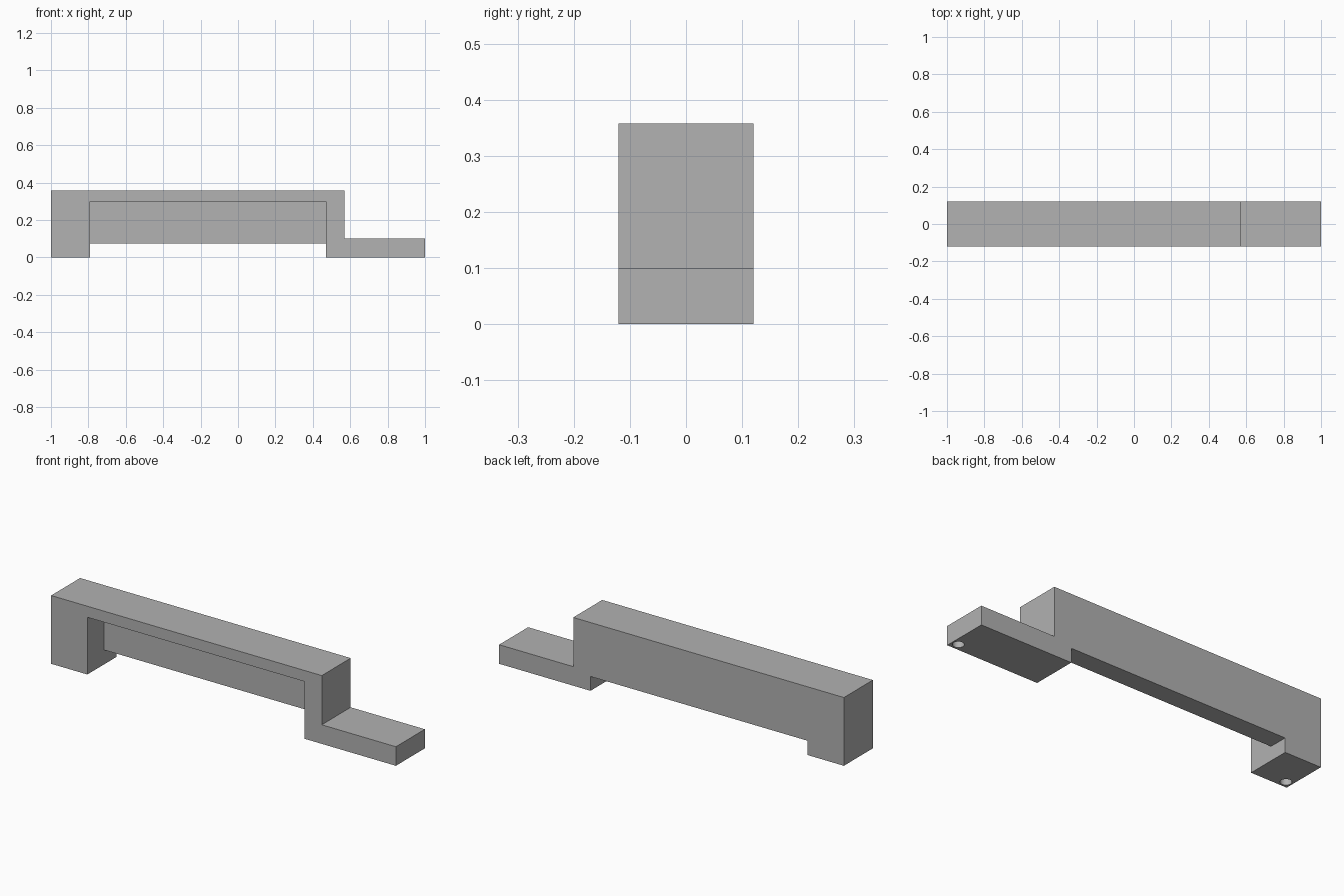
import bpy
import bmesh
from mathutils import Matrix

cube = bpy.data.objects.get("Cube")
if cube:
    bpy.data.objects.remove(cube, do_unlink=True)

# Main dimensions
HALF_DEPTH = 0.12
TOP, STEP_TOP = 0.358, 0.1
GAP_LEFT, GAP_RIGHT, GAP_TOP = -0.79, 0.47, 0.075
RECESS_TOP, RECESS_BACK = 0.3, 0.02
STEP_X = 0.57

grey = bpy.data.materials.new("plain_grey")
grey.use_nodes = True
colour = (0.445, 0.445, 0.445, 1)
grey.diffuse_color = colour
grey.node_tree.nodes["Principled BSDF"].inputs["Base Color"].default_value = colour


def make_object(name, bm):
    bmesh.ops.recalc_face_normals(bm, faces=bm.faces)
    mesh = bpy.data.meshes.new(name)
    bm.to_mesh(mesh)
    bm.free()
    mesh.materials.append(grey)
    obj = bpy.data.objects.new(name, mesh)
    bpy.context.collection.objects.link(obj)
    return obj


def prism(name, profile, y0, y1):
    """Extrude an x-z profile from y0 to y1."""
    bm = bmesh.new()
    face = bm.faces.new([bm.verts.new((x, y0, z)) for x, z in profile])
    result = bmesh.ops.extrude_face_region(bm, geom=[face])
    verts = [v for v in result["geom"] if isinstance(v, bmesh.types.BMVert)]
    bmesh.ops.translate(bm, verts=verts, vec=(0, y1 - y0, 0))
    return make_object(name, bm)


def peg(name, x, y, radius, depth):
    """Upright cylinder straddling the base, reaching depth above it."""
    bm = bmesh.new()
    bmesh.ops.create_cone(bm, cap_ends=True, segments=32, radius1=radius,
                          radius2=radius, depth=depth * 2,
                          matrix=Matrix.Translation((x, y, 0)))
    return make_object(name, bm)


def cut(target, cutter):
    mod = target.modifiers.new(cutter.name, "BOOLEAN")
    mod.operation = "DIFFERENCE"
    mod.solver = "EXACT"
    mod.object = cutter
    cutter.hide_render = True
    cutter.hide_viewport = True
    cutter.display_type = "WIRE"


# Stepped bar with a foot at each end
body = prism("handle_body", [
    (-1, 0), (GAP_LEFT, 0), (GAP_LEFT, GAP_TOP), (GAP_RIGHT, GAP_TOP),
    (GAP_RIGHT, 0), (1, 0), (1, STEP_TOP), (STEP_X, STEP_TOP),
    (STEP_X, TOP), (-1, TOP)], -HALF_DEPTH, HALF_DEPTH)

# Front recess, leaving the thin back wall
cut(body, prism("recess_cutter", [
    (GAP_LEFT, -0.1), (GAP_RIGHT, -0.1), (GAP_RIGHT, RECESS_TOP),
    (GAP_LEFT, RECESS_TOP)], -HALF_DEPTH - 0.1, RECESS_BACK))

# Blind peg holes under the front corners
for side, x in (("left", 0.965), ("right", -0.965)):
    cut(body, peg(side + "_hole_cutter", x, -0.083, 0.027, 0.06))

# Apply the cuts and drop the cutters
bpy.context.view_layer.update()
graph = bpy.context.evaluated_depsgraph_get()
final = bpy.data.meshes.new_from_object(body.evaluated_get(graph))
cutters = [m.object for m in body.modifiers]
body.modifiers.clear()
body.data = final
for cutter in cutters:
    bpy.data.objects.remove(cutter, do_unlink=True)
final.materials.clear()
final.materials.append(grey)

# Round hole walls, crisp edges elsewhere
bpy.ops.object.select_all(action="DESELECT")
body.select_set(True)
bpy.context.view_layer.objects.active = body
bpy.ops.object.shade_smooth_by_angle()
